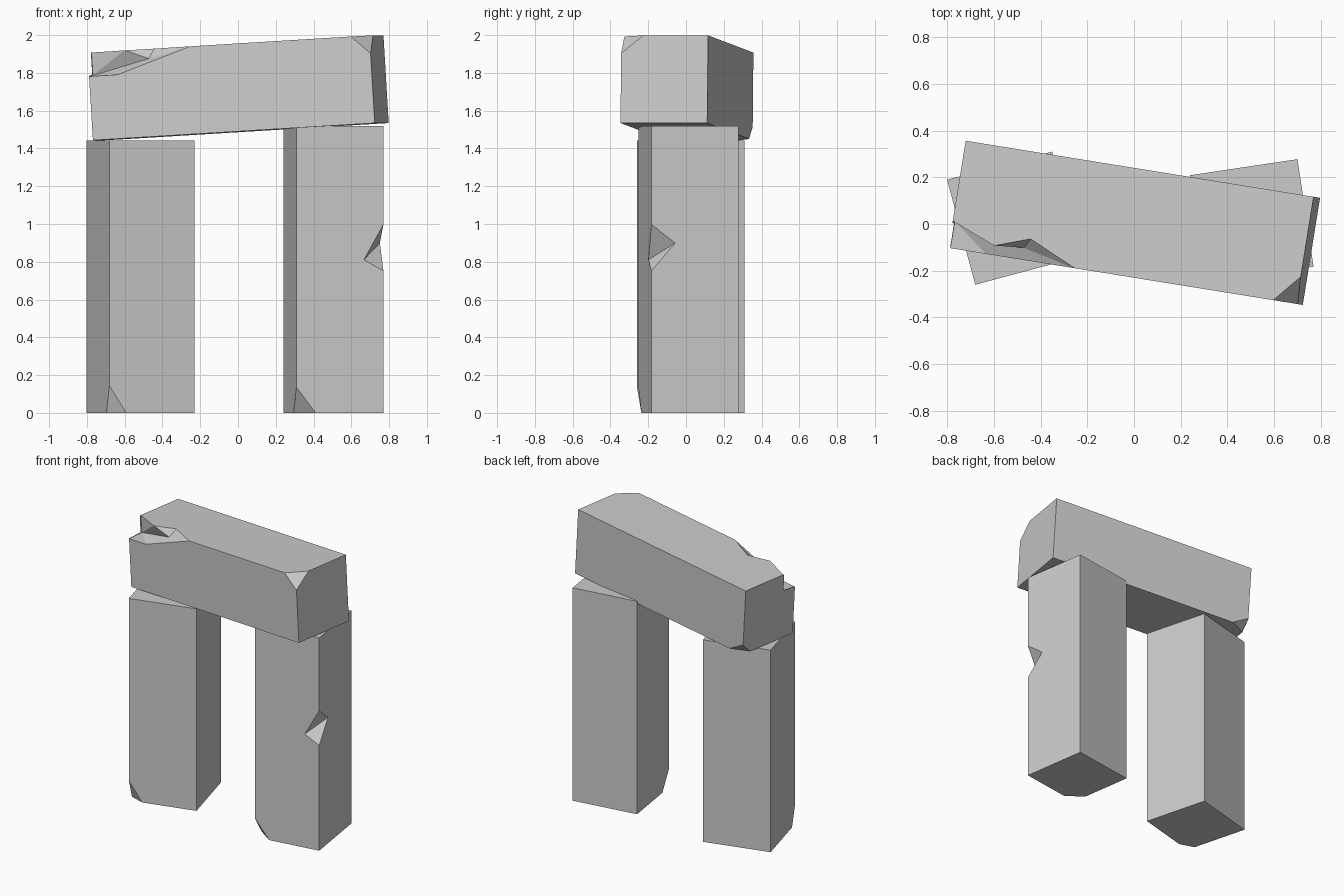
import bpy, bmesh
from math import radians
from mathutils import Vector, Matrix, Euler

if "Cube" in bpy.data.objects:
    bpy.data.objects.remove(bpy.data.objects["Cube"])


def new_object(name, bm):
    bmesh.ops.recalc_face_normals(bm, faces=bm.faces)
    mesh = bpy.data.meshes.new(name)
    bm.to_mesh(mesh)
    bm.free()
    obj = bpy.data.objects.new(name, mesh)
    bpy.context.collection.objects.link(obj)
    return obj


def stone(name, size, centre, pitch=0, yaw=0):
    bm = bmesh.new()
    bmesh.ops.create_cube(bm, size=1)
    turn = Euler((0, radians(pitch), radians(yaw))).to_matrix().to_4x4()
    bm.transform(Matrix.Translation(centre) @ turn @ Matrix.Diagonal((*size, 1)))
    return new_object(name, bm)


def chip(obj, outside, points, faces):
    """Cut away everything between the chip surface and a point outside the stone."""
    bm = bmesh.new()
    tip = Vector(outside)
    verts = [bm.verts.new(Vector(p).lerp(tip, 0.004)) for p in points]
    for f in faces:
        bm.faces.new([verts[i] for i in f])
    rim = [e for e in bm.edges if e.is_boundary]
    apex = bm.verts.new(tip)
    for e in rim:
        bm.faces.new((*e.verts, apex))
    cutter = new_object("chip_cutter", bm)
    cutter.hide_render = True
    mod = obj.modifiers.new("chip", 'BOOLEAN')
    mod.operation, mod.solver, mod.object = 'DIFFERENCE', 'EXACT', cutter
    deps = bpy.context.evaluated_depsgraph_get()
    mesh = bpy.data.meshes.new_from_object(obj.evaluated_get(deps))
    obj.modifiers.clear()
    obj.data = mesh
    bpy.data.objects.remove(cutter)


corner = [(0, 1, 2)]

# Left upright, with a chipped foot
left = stone("left_upright", (0.466, 0.466, 1.443), (-0.516, 0.025, 0.7215), yaw=15)
chip(left, (-0.75, -0.42, -0.1),
     [(-0.683, -0.26, 0.15), (-0.59, -0.235, 0), (-0.698, -0.20, 0)], corner)

# Right upright, with a chipped foot and a notch in its front edge
right = stone("right_upright", (0.466, 0.466, 1.52), (0.505, 0.013, 0.76), yaw=8.5)
chip(right, (0.2, -0.42, -0.1),
     [(0.308, -0.252, 0.14), (0.412, -0.236, 0), (0.293, -0.152, 0)], corner)
chip(right, (0.95, -0.38, 0.88),
     [(0.77, -0.183, 1.0), (0.665, -0.198, 0.81), (0.77, -0.183, 0.75), (0.751, -0.055, 0.9)],
     [(0, 1, 3), (1, 2, 3)])

# Leaning lintel, with two chipped corners and a rough break at the left end
lintel = stone("lintel", (1.514, 0.465, 0.465), (0.001, 0.005, 1.721), pitch=-3.45, yaw=-9.15)
chip(lintel, (0.85, -0.6, 2.2),
     [(0.595, -0.325, 1.993), (0.717, -0.22, 2.0), (0.703, -0.343, 1.9)], corner)
chip(lintel, (-0.85, 0.5, 1.3),
     [(-0.695, 0.353, 1.515), (-0.575, 0.335, 1.453), (-0.704, 0.28, 1.445)], corner)
chip(lintel, (-1.0, -0.6, 2.05),
     [(-0.775, 0.015, 1.91), (-0.767, 0.015, 1.785), (-0.60, -0.09, 1.92),
      (-0.47, -0.10, 1.875), (-0.44, -0.06, 1.93), (-0.24, -0.194, 1.942),
      (-0.63, -0.131, 1.79), (-0.787, -0.105, 1.78)],
     [(0, 1, 2), (1, 3, 2), (2, 3, 4), (4, 3, 5), (5, 3, 6), (1, 6, 3), (1, 7, 6)])
